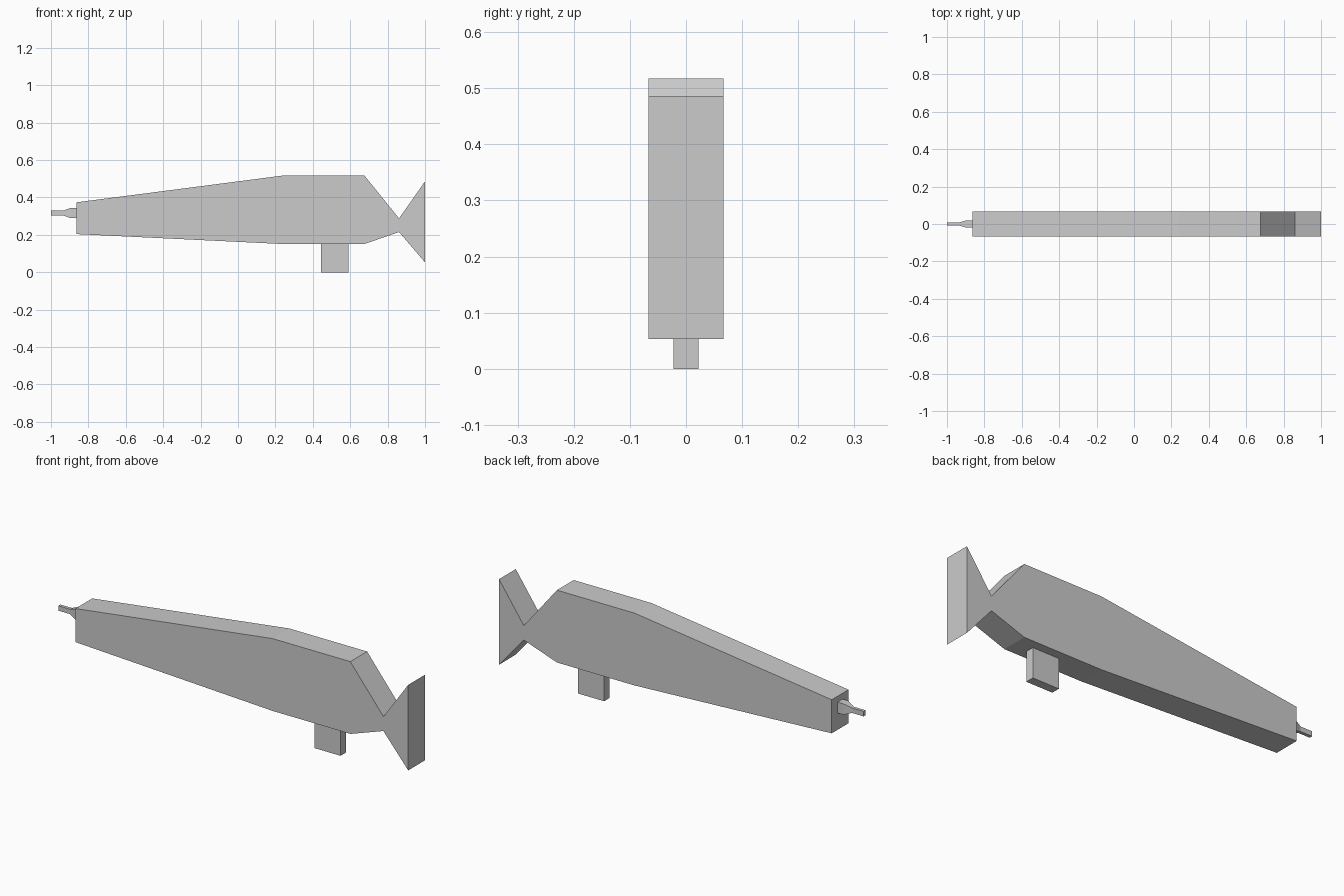
import bpy
import bmesh

if "Cube" in bpy.data.objects:
    bpy.data.objects.remove(bpy.data.objects["Cube"])


def loft(name, sections):
    """Join rectangular cross-sections (x, z_low, z_high, half_width) along x."""
    bm = bmesh.new()
    rings = [[bm.verts.new(p) for p in ((x, -w, lo), (x, w, lo), (x, w, hi), (x, -w, hi))]
             for x, lo, hi, w in sections]
    for a, b in zip(rings, rings[1:]):
        for i in range(4):
            j = (i + 1) % 4
            bm.faces.new((a[i], a[j], b[j], b[i]))
    bm.faces.new(rings[0])
    bm.faces.new(rings[-1])
    bmesh.ops.recalc_face_normals(bm, faces=bm.faces)
    mesh = bpy.data.meshes.new(name)
    bm.to_mesh(mesh)
    bm.free()
    obj = bpy.data.objects.new(name, mesh)
    bpy.context.collection.objects.link(obj)
    return obj


# Tapered body pinching in and flaring out to the tail
W = 0.067
loft("body", [
    (-0.863, 0.204, 0.374, W),
    (0.24, 0.151, 0.517, W),
    (0.676, 0.151, 0.517, W),
    (0.861, 0.215, 0.288, W),
    (1.0, 0.053, 0.486, W),
])

# Thin nose spike with a wider base
loft("nose_spike", [
    (-1.0, 0.304, 0.329, 0.008),
    (-0.935, 0.304, 0.329, 0.008),
    (-0.895, 0.289, 0.344, 0.02),
    (-0.863, 0.289, 0.344, 0.02),
])

# Block under the body
loft("lower_fin", [
    (0.443, 0.0, 0.151, 0.022),
    (0.59, 0.0, 0.151, 0.022),
])
